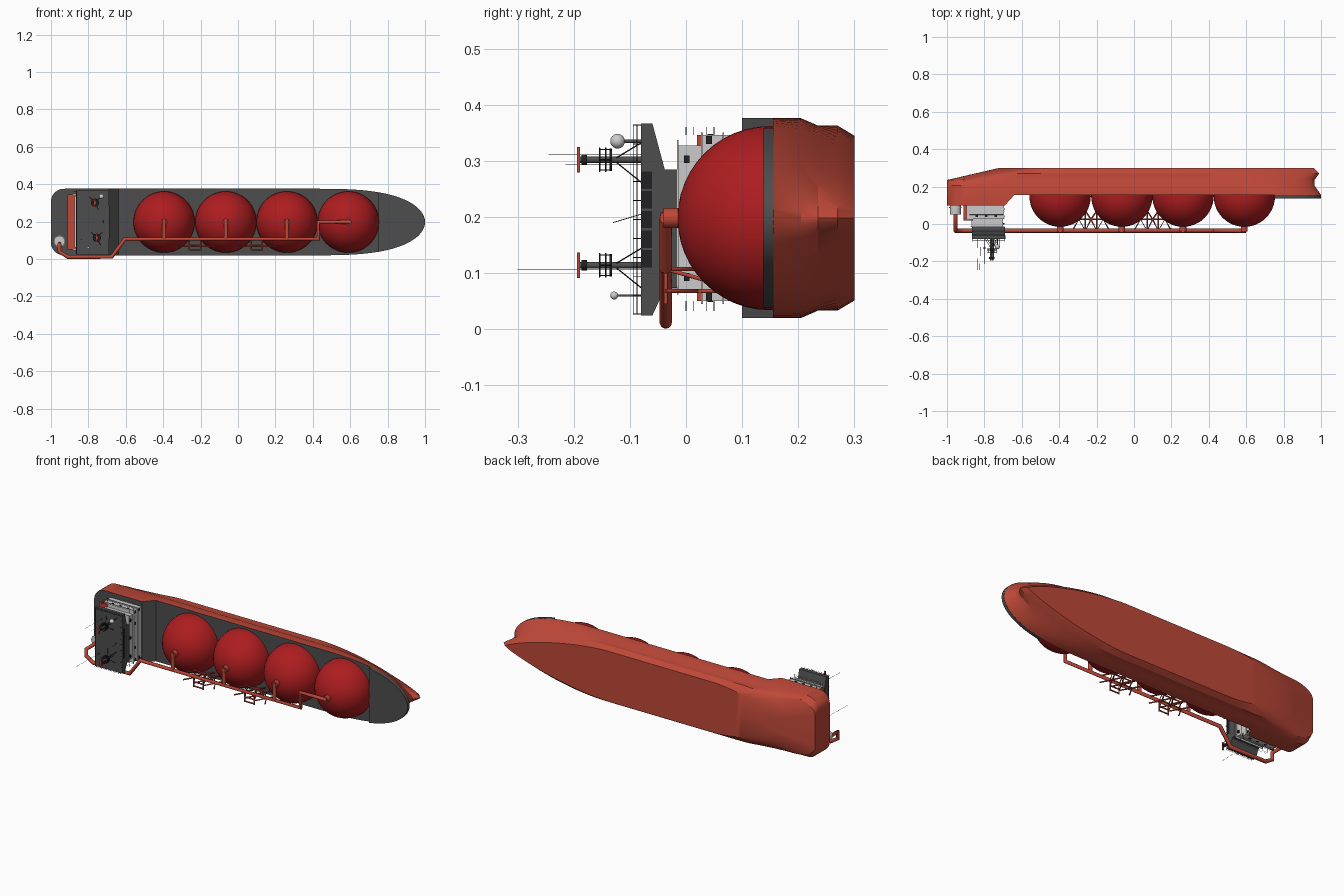
import bpy, bmesh, math
from mathutils import Vector, Matrix

if "Cube" in bpy.data.objects:
    bpy.data.objects.remove(bpy.data.objects["Cube"])

ZC = 0.198  # ship centreline; the ship lies on its side, masts pointing to -y


def material(name, *rgb):
    m = bpy.data.materials.new(name)
    m.diffuse_color = (*rgb, 1)
    m.use_nodes = True
    m.node_tree.nodes["Principled BSDF"].inputs["Base Color"].default_value = m.diffuse_color
    return m


RED = material("hull_red", 0.52, 0.065, 0.04)
TANK = material("tank_red", 0.42, 0.012, 0.014)
DARK = material("deck_grey", 0.075, 0.075, 0.075)
WHITE = material("white", 0.75, 0.75, 0.72)
BLACK = material("black", 0.015, 0.015, 0.018)


def finish(name, bm, mats, angle=30):
    bmesh.ops.remove_doubles(bm, verts=bm.verts, dist=1e-5)
    bmesh.ops.recalc_face_normals(bm, faces=bm.faces)
    me = bpy.data.meshes.new(name)
    bm.to_mesh(me)
    bm.free()
    for m in mats:
        me.materials.append(m)
    ob = bpy.data.objects.new(name, me)
    bpy.context.collection.objects.link(ob)
    if angle:
        bpy.ops.object.select_all(action='DESELECT')
        ob.select_set(True)
        bpy.context.view_layer.objects.active = ob
        bpy.ops.object.shade_smooth_by_angle(angle=math.radians(angle))
    return ob


def boxes(name, mat, *limits):
    bm = bmesh.new()
    for x0, x1, y0, y1, z0, z1 in limits:
        c = Vector((x0 + x1, y0 + y1, z0 + z1)) / 2
        bmesh.ops.create_cube(bm, size=1, matrix=Matrix.Translation(c) @ Matrix.Diagonal((x1 - x0, y1 - y0, z1 - z0, 1)))
    return finish(name, bm, [mat], 0)


def tubes(name, mat, radius, paths, res=2):
    cu = bpy.data.curves.new(name, 'CURVE')
    cu.dimensions = '3D'
    cu.bevel_depth, cu.bevel_resolution, cu.use_fill_caps = radius, res, True
    for p in paths:
        s = cu.splines.new('POLY')
        s.points.add(len(p) - 1)
        for pt, co in zip(s.points, p):
            pt.co = (*co, 1)
    cu.materials.append(mat)
    ob = bpy.data.objects.new(name, cu)
    bpy.context.collection.objects.link(ob)
    return ob


def cylinders(name, mat, *specs):
    bm = bmesh.new()
    for x, z, y0, y1, r in specs:
        m = Matrix.Translation((x, (y0 + y1) / 2, z)) @ Matrix.Rotation(math.pi / 2, 4, 'X')
        bmesh.ops.create_cone(bm, cap_ends=True, segments=24, radius1=r, radius2=r, depth=abs(y1 - y0), matrix=m)
    return finish(name, bm, [mat])


def spheres(name, mat, cut, *specs):
    bm = bmesh.new()
    for x, y, z, r in specs:
        m = Matrix.Translation((x, y, z)) @ Matrix.Rotation(math.pi / 2, 4, 'X')
        bmesh.ops.create_uvsphere(bm, u_segments=48, v_segments=24, radius=r, matrix=m)
    if cut:
        bmesh.ops.bisect_plane(bm, geom=bm.verts[:] + bm.edges[:] + bm.faces[:], plane_co=(0, cut, 0),
                               plane_no=(0, 1, 0), clear_outer=True)
    return finish(name, bm, [mat], 40)


# Hull: waterline outlines lofted from deck to keel
# y, stern x, bow x, half beam, stern length, stern width share, bow length, bow p, bow q
LEVELS = [(None, -1.0, 1.0, 0.178, 0.07, 0.62, 0.6, 3, 2),
          (0.205, -1.0, 0.965, 0.178, 0.07, 0.62, 0.6, 2.6, 1.8),
          (0.235, -1.0, 0.965, 0.165, 0.14, 0.55, 0.6, 2.2, 1.4),
          (0.27, -0.85, 0.99, 0.165, 0.30, 0.30, 0.66, 1.8, 1.2),
          (0.30, -0.72, 0.96, 0.147, 0.36, 0.15, 0.66, 1.6, 1.2)]
T = sorted([(1 - math.cos(math.pi * i / 56)) / 2 for i in range(57)] + [0.155, 0.18])


def half_beam(x, level):
    _, xs, xe, hw, sl, se, bl, p, q = level
    u, s = min(1, max(0, (x - xs) / sl)), min(1, max(0, (x - xe + bl) / bl))
    return hw * (se + (1 - se) * math.sqrt(1 - (1 - u) ** 2)) * max(0, 1 - s ** p) ** (1 / q)


def deck_y(x):
    return 0.10 + 0.055 * min(1, max(0, (x + 0.69) / 0.05))


def loft(bm, rings):
    rows = [[bm.verts.new(c) for c in r] for r in rings]
    n = len(rows[0])
    for a, b in zip(rows, rows[1:]):
        for i in range(n):
            j = (i + 1) % n
            bm.faces.new((a[i], a[j], b[j], b[i]))
    for row, mi in ((rows[0], 1), (rows[-1], 0)):
        for i in range(n // 2 - 1):
            f = bm.faces.new((row[i], row[i + 1], row[n - 2 - i], row[n - 1 - i]))
            f.material_index = mi


def ring(xs, level, yfun):
    side = [(x, yfun(x), half_beam(x, level)) for x in xs]
    return [(x, y, ZC + h) for x, y, h in side] + [(x, y, ZC - h) for x, y, h in reversed(side)]


bm = bmesh.new()
loft(bm, [ring([L[1] + t * (L[2] - L[1]) for t in T], L, (lambda x, L=L: deck_y(x) if L[0] is None else L[0]))
          for L in LEVELS])
finish("hull", bm, [RED, DARK])

# Raised grey foredeck
bm = bmesh.new()
fx = [0.75 + 0.25 * math.sin(math.pi / 2 * i / 20) for i in range(21)]
loft(bm, [ring(fx, LEVELS[0], lambda x, y=y: y) for y in (0.137, 0.156)])
finish("foredeck", bm, [DARK, DARK])

# Four domed cargo tanks, with pipe connections on top
TX = (-0.395, -0.065, 0.262, 0.59)
spheres("cargo_tanks", TANK, 0.157, *[(x, 0.149, ZC, 0.164) for x in TX])
cylinders("tank_caps", RED, *[(x, ZC, -0.04, 0.0, 0.018) for x in TX])

# Cargo pipe running the length of the ship
P = -0.036
tubes("cargo_pipe", RED, 0.011, [[(-0.955, 0.06, 0.08), (-0.955, P, 0.08), (-0.955, P, 0.04), (-0.91, P, 0.0115),
                                  (-0.675, P, 0.0115), (-0.605, P, 0.107), (0.43, P, 0.107), (0.43, P, ZC),
                                  (0.60, P, ZC)]] +
      [[(x, P, 0.107), (x, P, ZC + 0.01)] for x in TX[:3]], 3)

# Trussed pipe supports between the tanks
struts = []
for cx in (-0.23, 0.10):
    for z in (0.068, 0.107):
        struts.append([(cx - 0.07, 0.025, z), (cx + 0.07, 0.025, z)])
        for s in (-1, 1):
            struts += [[(cx + s * 0.10, P, z), (cx + s * 0.065, 0.025, z), (cx + s * 0.03, P, z), (cx, 0.025, z)],
                       [(cx + s * 0.065, 0.025, z), (cx + s * 0.09, 0.07, z)],
                       [(cx, 0.025, z), (cx + s * 0.03, 0.07, z)]]
    for s in (-1, 1):
        struts += [[(cx + s * 0.03, P, 0.107), (cx + s * 0.03, P, 0.045)],
                   [(cx + s * 0.03, P, 0.107), (cx + s * 0.03, 0.15, 0.055)]]
    struts += [[(cx - 0.03, P, z), (cx + 0.03, P, z)] for z in (0.05, 0.075)]
tubes("pipe_supports", RED, 0.004, struts, 1)

# Accommodation tiers
boxes("accommodation", WHITE, (-0.895, -0.695, 0.028, 0.105, 0.05, 0.346),
      (-0.87, -0.70, -0.016, 0.03, 0.072, 0.327))
boxes("aft_casing", RED, (-0.912, -0.862, 0.02, 0.03, 0.05, 0.346), (-0.912, -0.895, 0.02, 0.105, 0.06, 0.336))
boxes("tier_decks", WHITE, *[(-0.885, -0.692, y, y + 0.003, 0.045, 0.351) for y in (0.027, 0.065)],
      (-0.875, -0.692, -0.016, -0.013, 0.062, 0.337))
boxes("cabin_windows", BLACK, *[(-0.70, -0.692, y - 0.005, y + 0.005, z - 0.007, z + 0.007)
                                for y, z in ((0.001, 0.303), (0.001, 0.2), (0.001, 0.093), (0.041, 0.337), (0.041, 0.058),
                                             (0.041, 0.27), (0.041, 0.13), (0.08, 0.337), (0.08, 0.058))],
      *[(x - 0.007, x + 0.007, 0.038, 0.048, 0.0485, 0.3475) for x in (-0.84, -0.79, -0.74)])

# Bridge with overhanging wings, extruded from its cross profile
bm = bmesh.new()
prof = [(-0.08, 0.024), (-0.06, 0.024), (-0.038, 0.072), (-0.016, 0.075), (-0.016, 0.285), (-0.038, 0.285), (-0.06, 0.367), (-0.08, 0.367)]
f = bm.faces.new([bm.verts.new((-0.865, y, z)) for y, z in prof])
ext = bmesh.ops.extrude_face_region(bm, geom=[f])["geom"]
bmesh.ops.translate(bm, vec=(0.175, 0, 0), verts=[v for v in ext if isinstance(v, bmesh.types.BMVert)])
finish("bridge", bm, [DARK], 0)
boxes("bridge_windows", BLACK, *[(-0.69, -0.688, -0.079, -0.061, z, z + 0.031) for z in (0.11, 0.145, 0.18, 0.215, 0.25)])

# Railings on the bridge roof and the tiers
rails = [[(x, -0.08, z), (x, -0.094, z)] for x in (-0.862, -0.693) for z in [0.027 + 0.0337 * i for i in range(11)]]
for y in (-0.087, -0.094):
    rails.append([(-0.862, y, 0.027), (-0.693, y, 0.027), (-0.693, y, 0.364), (-0.862, y, 0.364), (-0.862, y, 0.027)])
for z0, z1 in ((0.05, 0.033), (0.346, 0.36)):
    for y in (0.0, 0.013, 0.037, 0.05):
        rails.append([(-0.88, y, z0), (-0.88, y, z1), (-0.70, y, z1), (-0.70, y, z0)])
tubes("railings", BLACK, 0.0008, rails, 0)

# Two radar masts: column, ringed platform, legs and scanner
MASTS = ((-0.765, 0.302), (-0.755, 0.114))
cylinders("mast_columns", DARK, *[(x, z, -0.19, -0.08, 0.006) for x, z in MASTS])
cylinders("mast_platforms", BLACK, *[(x, z, -0.136, -0.132, 0.020) for x, z in MASTS],
          *[(x, z, -0.186, -0.176, 0.009) for x, z in MASTS])
boxes("radar_scanners", RED, *[(x - 0.004, x + 0.004, -0.194, -0.189, z - 0.023, z + 0.023) for x, z in MASTS])
wires = []
for x, z in MASTS:
    circle = [(x + 0.021 * math.cos(a * math.pi / 6), z + 0.021 * math.sin(a * math.pi / 6)) for a in range(13)]
    wires += [[(cx, y, cz) for cx, cz in circle] for y in (-0.143, -0.154)]
    wires += [[(cx, -0.134, cz), (cx, -0.154, cz)] for cx, cz in circle[::2]]
    wires += [[(x, -0.13, z), (x + a, -0.08, z + b)] for a, b in ((0.02, -0.04), (-0.03, 0.03), (0.03, 0.03))]
tubes("mast_frames", BLACK, 0.0012, wires, 1)

# Whip antennas
tubes("antennas", BLACK, 0.0007, [[(-0.835, -0.08, 0.106), (-0.84, -0.30, 0.106)],
                                  [(-0.82, -0.08, 0.311), (-0.825, -0.245, 0.311)],
                                  [(-0.80, -0.08, 0.294), (-0.80, -0.215, 0.294)],
                                  [(-0.72, -0.08, 0.205), (-0.72, -0.13, 0.19)]], 0)

# Communication domes
spheres("comm_domes", WHITE, None, (-0.73, -0.122, 0.335, 0.013), (-0.80, -0.128, 0.06, 0.007))
cylinders("dome_posts", DARK, (-0.73, 0.335, -0.115, -0.08, 0.003), (-0.80, 0.06, -0.125, -0.08, 0.002))

# Stern drum at the pipe end
cylinders("stern_drum", WHITE, (-0.955, 0.095, 0.05, 0.105, 0.029), (-0.955, 0.095, 0.085, 0.09, 0.033))
